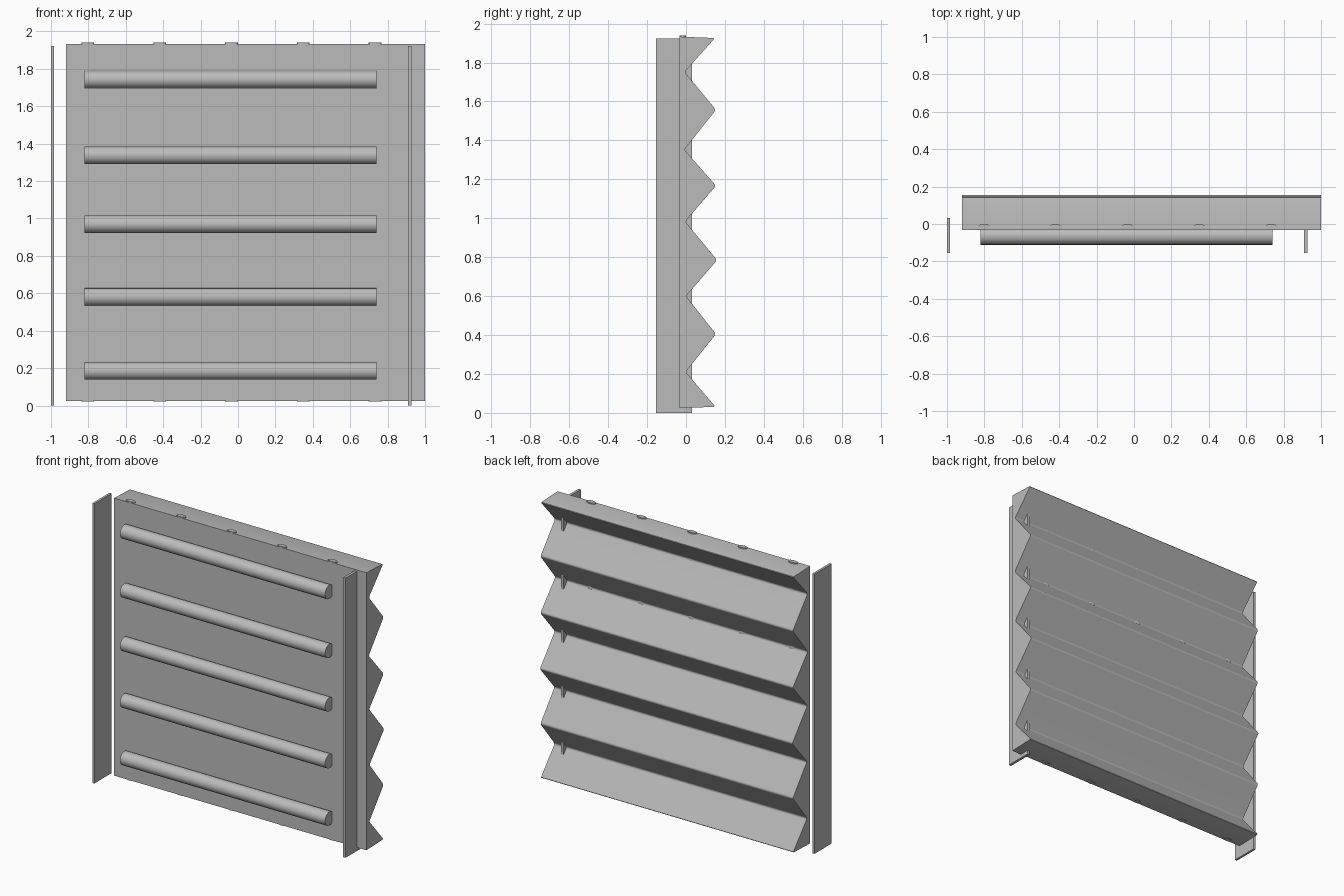
import bpy, bmesh, math
from mathutils import Matrix

cube = bpy.data.objects.get("Cube")
if cube:
    bpy.data.objects.remove(cube, do_unlink=True)

# One plain grey for everything
GREY = (0.5, 0.5, 0.5, 1.0)
grey = bpy.data.materials.new("light_grey")
grey.use_nodes = True
grey.diffuse_color = GREY
grey.node_tree.nodes["Principled BSDF"].inputs["Base Color"].default_value = GREY


def add_object(name, bm, smooth_angle=None):
    bmesh.ops.recalc_face_normals(bm, faces=bm.faces)
    mesh = bpy.data.meshes.new(name)
    bm.to_mesh(mesh)
    bm.free()
    mesh.materials.append(grey)
    obj = bpy.data.objects.new(name, mesh)
    bpy.context.collection.objects.link(obj)
    if smooth_angle:
        bpy.ops.object.select_all(action="DESELECT")
        obj.select_set(True)
        bpy.context.view_layer.objects.active = obj
        bpy.ops.object.shade_smooth_by_angle(angle=math.radians(smooth_angle))
    return obj


def box(name, x, y, z):
    bm = bmesh.new()
    bmesh.ops.create_cube(bm, size=1)
    for v in bm.verts:
        for i, (low, high) in enumerate((x, y, z)):
            v.co[i] = low if v.co[i] < 0 else high
    return add_object(name, bm)


def cylinder(name, matrix):
    bm = bmesh.new()
    bmesh.ops.create_cone(bm, cap_ends=True, segments=40, radius1=1,
                          radius2=1, depth=1, matrix=matrix)
    return add_object(name, bm, 35)


# Folded panel: flat front, zigzag back, rounded at each fold
peaks = [(0.154, 0.405), (0.16, 0.785), (0.154, 1.167), (0.154, 1.557)]
valleys = [(-0.002, 0.21), (0.0, 0.6), (-0.004, 0.983), (-0.009, 1.353), (-0.007, 1.752)]
profile = [(-0.033, 0.025), (0.152, 0.031), valleys[0]]
for peak, valley in zip(peaks, valleys[1:]):
    profile += [peak, valley]
profile += [(0.149, 1.926), (-0.033, 1.933)]

bm = bmesh.new()
face = bm.faces.new([bm.verts.new((-0.92, y, z)) for y, z in profile])
sweep = bmesh.ops.extrude_face_region(bm, geom=[face])
bmesh.ops.translate(bm, vec=(1.92, 0, 0),
                    verts=[g for g in sweep["geom"] if isinstance(g, bmesh.types.BMVert)])
folds = [e for e in bm.edges
         if abs(e.verts[0].co.x - e.verts[1].co.x) > 1 and e.verts[0].co.y > -0.02]
bmesh.ops.bevel(bm, geom=folds, offset=0.012, segments=3, profile=0.5, affect="EDGES")
add_object("folded_panel", bm, 38)

# Side flanges
box("right_flange", (-1.0, -0.984), (-0.155, 0.032), (0, 1.923))
box("left_flange", (0.909, 0.927), (-0.155, 0.032), (0, 1.923))

# Horizontal bars across the front
for i, z in enumerate((0.185, 0.58, 0.97, 1.338, 1.743)):
    cylinder(f"front_bar_{i + 1}",
             Matrix.Translation((-0.04, -0.064, z))
             @ Matrix.Rotation(math.pi / 2, 4, "Y")
             @ Matrix.Diagonal((0.047, 0.047, 1.56, 1)))

# Flattened upright rods running through the panel
for i in range(5):
    cylinder(f"upright_rod_{i + 1}",
             Matrix.Translation((-0.803 + 0.384 * i, -0.0165, 0.981))
             @ Matrix.Diagonal((0.034, 0.016, 1.918, 1)))
